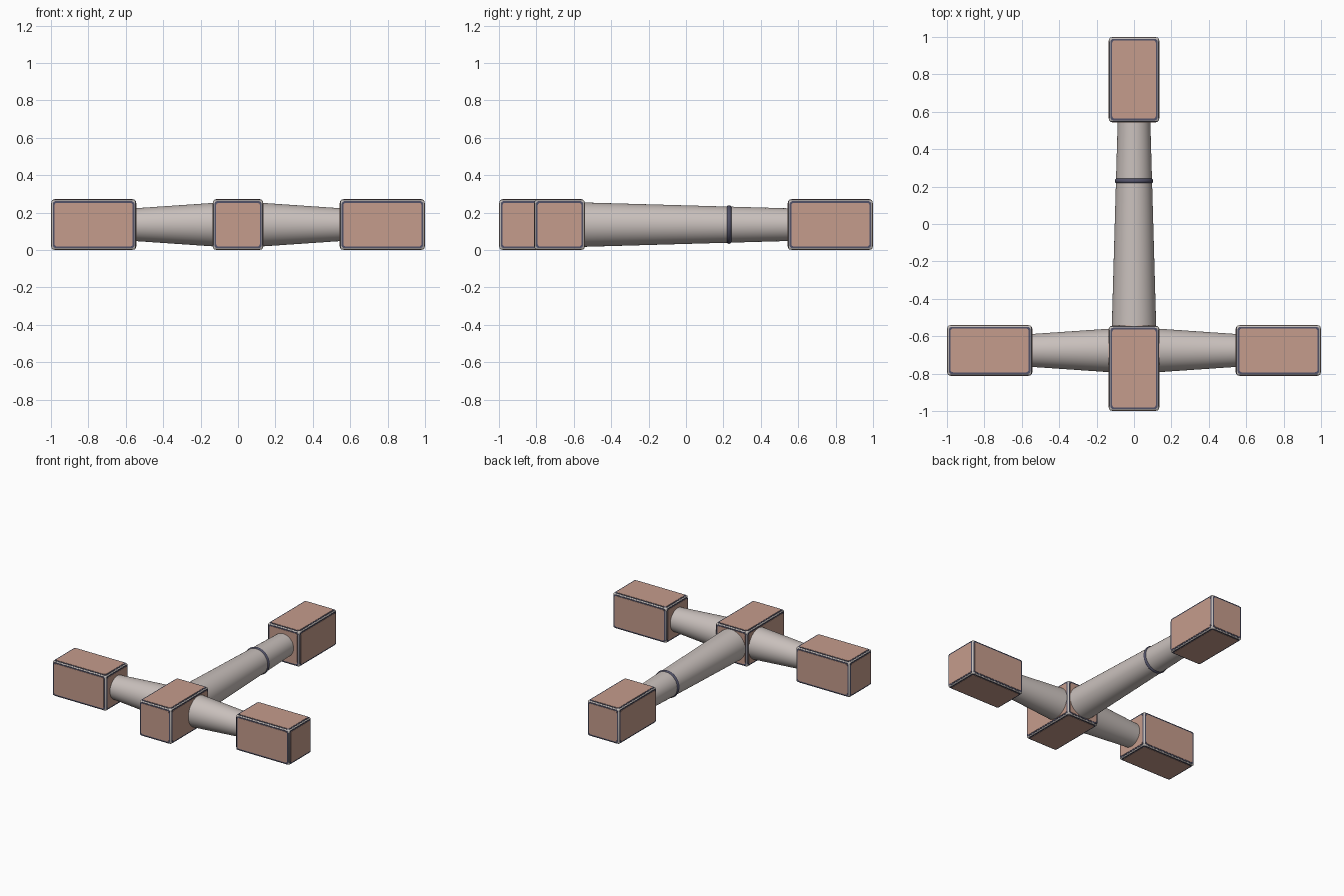
import bpy, bmesh, math
from mathutils import Vector, Matrix

if "Cube" in bpy.data.objects:
    bpy.data.objects.remove(bpy.data.objects["Cube"])

def mat(name, rgb):
    m = bpy.data.materials.new(name)
    lin = [((c / 255 + 0.055) / 1.055) ** 2.4 for c in rgb]
    m.diffuse_color = (*lin, 1)
    m.use_nodes = True
    m.node_tree.nodes["Principled BSDF"].inputs["Base Color"].default_value = m.diffuse_color
    return m

CLAY = mat("clay panel", (197, 156, 140))
GREY = mat("warm grey", (201, 192, 188))
TRIM = mat("pale trim", (196, 190, 186))
DARK = mat("dark seam", (82, 82, 104))

H = 0.136          # half width of a block
L = 0.228          # half length of a block
ZC = H             # height of all axes

def finish(bm, name, mats, smooth=True):
    me = bpy.data.meshes.new(name)
    bmesh.ops.recalc_face_normals(bm, faces=bm.faces)
    bm.to_mesh(me)
    bm.free()
    ob = bpy.data.objects.new(name, me)
    bpy.context.collection.objects.link(ob)
    for m in mats:
        me.materials.append(m)
    if smooth:
        bpy.context.view_layer.objects.active = ob
        ob.select_set(True)
        bpy.ops.object.shade_smooth_by_angle(angle=math.radians(35))
        ob.select_set(False)
    return ob

def plate(bm, a, b, r, lo, hi, frame, index):
    """Rounded rectangle plate, half sizes a x b, between heights lo and hi."""
    pts = []
    for sx, sy, start in ((1, 1, 0), (-1, 1, 90), (-1, -1, 180), (1, -1, 270)):
        for i in range(5):
            t = math.radians(start + i * 22.5)
            pts.append((sx * (a - r) + r * math.cos(t), sy * (b - r) + r * math.sin(t)))
    low = [bm.verts.new(frame @ Vector((x, y, lo))) for x, y in pts]
    top = [bm.verts.new(frame @ Vector((x, y, hi))) for x, y in pts]
    faces = [bm.faces.new(top)]
    for i in range(len(pts)):
        j = (i + 1) % len(pts)
        faces.append(bm.faces.new((low[i], low[j], top[j], top[i])))
    for f in faces:
        f.material_index = index

def block(name, centre, along_x):
    half = Vector((L, H, H) if along_x else (H, L, H))
    # rounded trim body
    bm = bmesh.new()
    body = half - Vector((0.003,) * 3)
    bmesh.ops.create_cube(bm, size=2, matrix=Matrix.Diagonal((*body, 1)))
    bmesh.ops.bevel(bm, geom=bm.edges[:], offset=0.01, segments=3, profile=0.5, affect='EDGES')
    # dark seam and clay panel on each of the six sides
    for ax in range(3):
        u, v = (ax + 1) % 3, (ax + 2) % 3
        for s in (1, -1):
            frame = Matrix(((0, 0, 0),) * 3)
            frame[u][0], frame[v][1], frame[ax][2] = s, 1, s
            d = half[ax]
            plate(bm, half[u] - 0.010, half[v] - 0.010, 0.016, d - 0.006, d - 0.002, frame, 1)
            plate(bm, half[u] - 0.019, half[v] - 0.019, 0.014, d - 0.006, d, frame, 2)
    ob = finish(bm, name, [TRIM, DARK, CLAY])
    ob.location = centre

def tube(name, p, q, r1, r2):
    p, q = Vector(p), Vector(q)
    bm = bmesh.new()
    rot = (q - p).to_track_quat('Z', 'Y').to_matrix().to_4x4()
    bmesh.ops.create_cone(bm, cap_ends=True, segments=48, radius1=r1, radius2=r2,
                          depth=(q - p).length, matrix=Matrix.Translation((p + q) / 2) @ rot)
    finish(bm, name, [GREY])

# blocks
E = 1 - L
YC = -1 + 0.324    # axis of the cross arm
block("front_hub_block", (0, -E, ZC), False)
block("back_block", (0, E, ZC), False)
block("left_block", (-E, YC, ZC), True)
block("right_block", (E, YC, ZC), True)

# tapered arms
tube("long_arm", (0, -0.56, ZC), (0, 0.56, ZC), 0.119, 0.087)
for side, s in (("left", -1), ("right", 1)):
    tube(side + "_arm", (s * 0.12, YC, ZC), (s * 0.56, YC, ZC), 0.117, 0.087)

# rounded ring on the long arm
bm = bmesh.new()
N, M = 48, 12
rings = []
for i in range(N):
    a = 2 * math.pi * i / N
    row = []
    for j in range(M):
        b = 2 * math.pi * j / M
        r = 0.089 + 0.014 * math.cos(b)
        row.append(bm.verts.new((r * math.cos(a), 0.23 + 0.014 * math.sin(b), ZC + r * math.sin(a))))
    rings.append(row)
for i in range(N):
    for j in range(M):
        k, l = (i + 1) % N, (j + 1) % M
        bm.faces.new((rings[i][j], rings[k][j], rings[k][l], rings[i][l]))
finish(bm, "arm_ring", [DARK])
